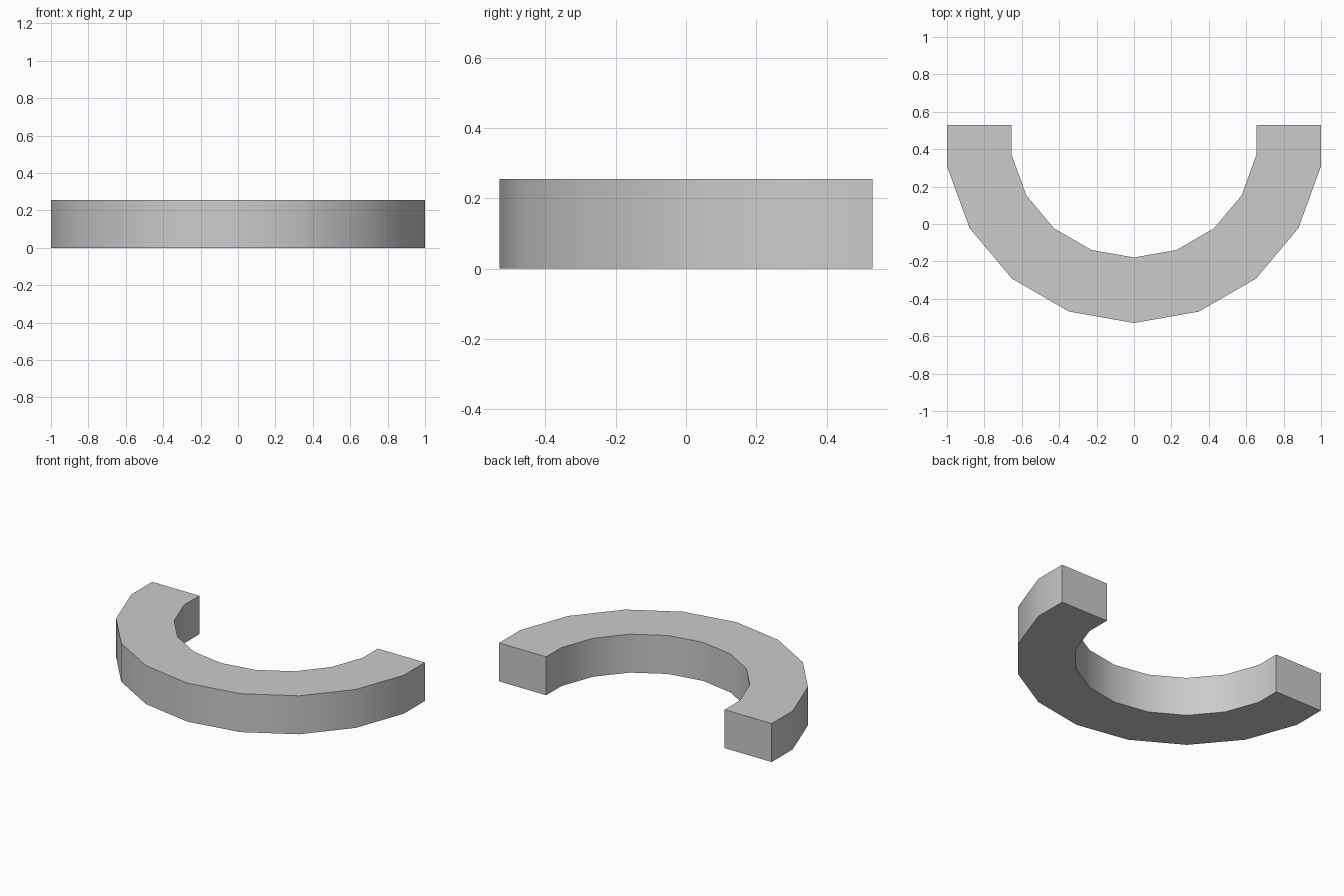
import bpy, bmesh
from math import sin, cos, radians

if "Cube" in bpy.data.objects:
    bpy.data.objects.remove(bpy.data.objects["Cube"])

R_OUT, R_IN = 1.0154, 0.665   # arc radii
CY, END_Y, HEIGHT = 0.486, 0.53, 0.255


def rail(radius):
    """Points along one edge of the U: straight end, 20-degree arc steps, straight end."""
    arc = [(radius * sin(radians(a)), CY - radius * cos(radians(a)))
           for a in range(-80, 81, 20)]
    return [(arc[0][0], END_Y)] + arc + [(arc[-1][0], END_Y)]


# U-shaped top view as a strip of quads, extruded upward
bm = bmesh.new()
outer = [bm.verts.new((x, y, 0)) for x, y in rail(R_OUT)]
inner = [bm.verts.new((x, y, 0)) for x, y in rail(R_IN)]
for i in range(len(outer) - 1):
    bm.faces.new((outer[i], outer[i + 1], inner[i + 1], inner[i]))
ext = bmesh.ops.extrude_face_region(bm, geom=bm.faces[:])
top = [g for g in ext["geom"] if isinstance(g, bmesh.types.BMVert)]
bmesh.ops.translate(bm, verts=top, vec=(0, 0, HEIGHT))
# extruding a flat sheet keeps its base, so only normals need fixing
bmesh.ops.recalc_face_normals(bm, faces=bm.faces[:])

mesh = bpy.data.meshes.new("curved_bar")
bm.to_mesh(mesh)
bm.free()
bar = bpy.data.objects.new("curved_bar", mesh)
bpy.context.collection.objects.link(bar)

# Smooth curved walls, sharp rims and ends
bpy.context.view_layer.objects.active = bar
bar.select_set(True)
bpy.ops.object.shade_smooth_by_angle(angle=radians(30))
